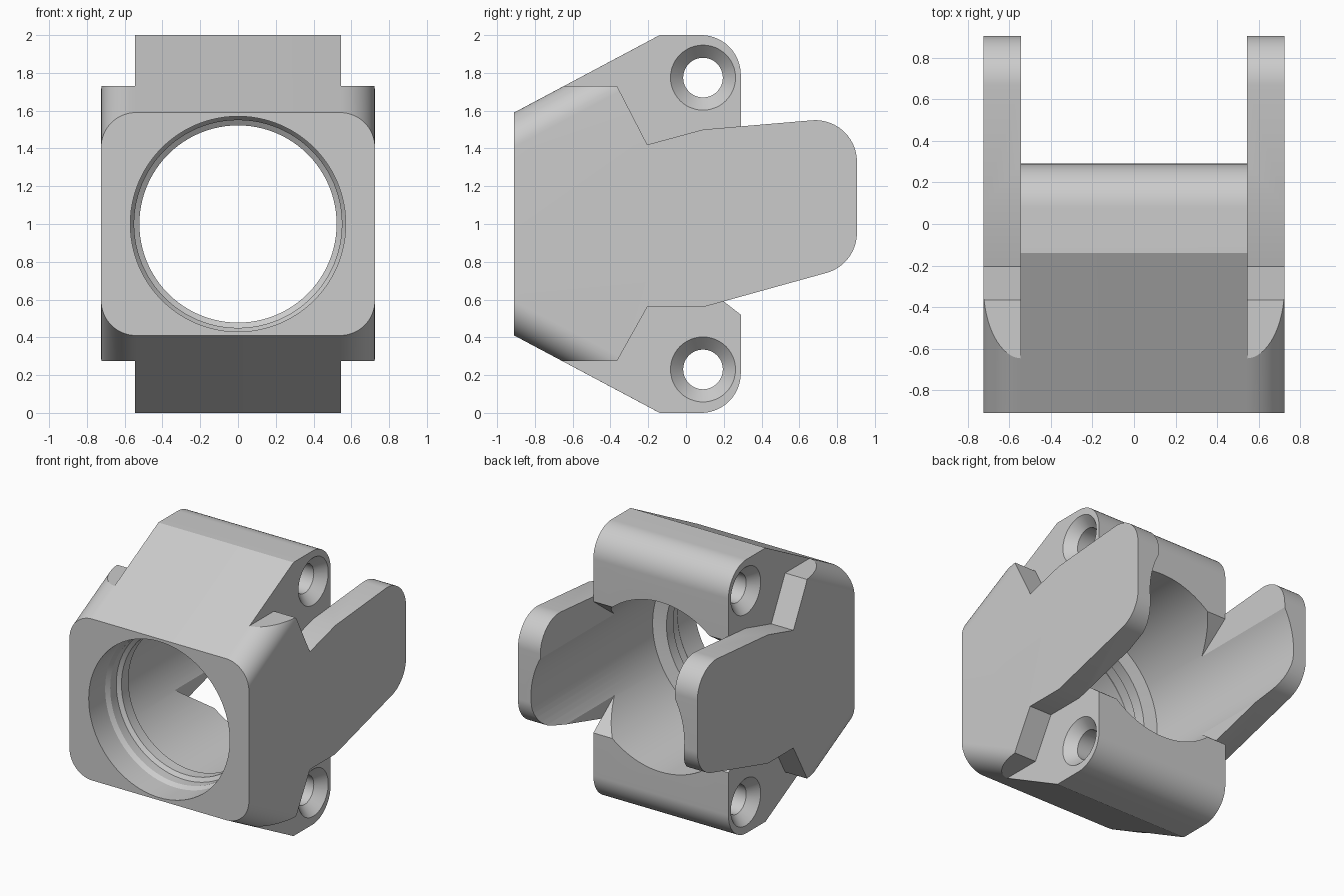
import bpy, bmesh, math
from mathutils import Vector

cube = bpy.data.objects.get("Cube")
if cube:
    bpy.data.objects.remove(cube, do_unlink=True)

HALF_W, INNER_W, SLOPE, FRONT = 0.725, 0.546, 0.532, -0.91


def make_object(name, rings):
    """Closed solid skinned through matching rings of points."""
    bm = bmesh.new()
    loops = [[bm.verts.new(p) for p in ring] for ring in rings]
    n = len(loops[0])
    for a, b in zip(loops, loops[1:]):
        for i in range(n):
            j = (i + 1) % n
            bm.faces.new((a[i], a[j], b[j], b[i]))
    bm.faces.new(loops[0])
    bm.faces.new(loops[-1])
    bmesh.ops.recalc_face_normals(bm, faces=bm.faces)
    mesh = bpy.data.meshes.new(name)
    bm.to_mesh(mesh)
    bm.free()
    ob = bpy.data.objects.new(name, mesh)
    bpy.context.collection.objects.link(ob)
    return ob


def rounded(points, steps=16):
    """Profile whose (y, z, radius) corners are replaced by arcs."""
    out = []
    for i, (y, z, r) in enumerate(points):
        p = Vector((y, z))
        if not r:
            out.append(p)
            continue
        a = (Vector(points[i - 1][:2]) - p).normalized()
        b = (Vector(points[(i + 1) % len(points)][:2]) - p).normalized()
        half = a.angle(b) / 2
        centre = p + (a + b).normalized() * r / math.sin(half)
        start = p + a * r / math.tan(half) - centre
        end = p + b * r / math.tan(half) - centre
        out += [centre + start.lerp(end, k / steps).normalized() * r
                for k in range(steps + 1)]
    return out


def extrude_x(name, points, x0, x1):
    prof = rounded(points)
    return make_object(name, [[(x, p.x, p.y) for p in prof] for x in (x0, x1)])


def lathe(name, profile, place, sides=96):
    """Revolve (distance, radius) pairs; place maps (distance, u, v) to xyz."""
    turns = [2 * math.pi * k / sides for k in range(sides)]
    return make_object(name, [[place(d, r * math.cos(t), r * math.sin(t))
                               for t in turns] for d, r in profile])


def boolean(target, other, operation):
    other.hide_render = True
    mod = target.modifiers.new(operation, 'BOOLEAN')
    mod.operation, mod.object, mod.solver = operation, other, 'EXACT'
    bpy.context.view_layer.objects.active = target
    bpy.ops.object.modifier_apply(modifier=mod.name)
    bpy.data.objects.remove(other, do_unlink=True)


# Central block, with screw lugs above and below and a V cut at the back
upper = [(0.0, 1.26, 0), (0.2, 1.41, 0), (0.29, 1.48, 0), (0.29, 2, 0.21), (-1, 2, 0)]
lower = [(y, 2 - z, r) for y, z, r in reversed(upper)]
housing = extrude_x("clamp_housing", upper + lower, -INNER_W, INNER_W)

# Side plates that reach back as rounded arms
arm = [(-1, 1.73, 0), (-0.365, 1.73, 0), (-0.205, 1.42, 0), (0.09, 1.5, 0),
       (0.905, 1.569, 0.22), (0.905, 0.786, 0.22), (0.09, 0.56, 0),
       (-0.205, 0.56, 0), (-0.365, 0.275, 0), (-1, 0.275, 0)]
for side in (-1, 1):
    plate = extrude_x("side_plate", arm, side * 0.544, side * HALF_W)
    boolean(housing, plate, 'UNION')


# Flaring rounded envelope that trims the front and its sloped edges
def envelope_ring(y, r=0.185, steps=16):
    h = 0.59 + SLOPE * (y - FRONT)
    ring = []
    for quarter, (sx, sz) in enumerate(((1, 1), (-1, 1), (-1, -1), (1, -1))):
        for k in range(steps + 1):
            t = math.pi / 2 * (quarter + k / steps)
            ring.append((sx * (HALF_W - r) + r * math.cos(t), y,
                         1 + sz * (h - r) + r * math.sin(t)))
    return ring


boolean(housing, make_object("envelope", [envelope_ring(FRONT), envelope_ring(1.2)]),
        'INTERSECT')

# Stepped bore from front to back
bore = [(-1.1, 0.57), (-0.72, 0.57), (-0.69, 0.55), (-0.62, 0.55),
        (-0.6, 0.522), (-0.52, 0.522), (-0.5, 0.62), (1.3, 0.62)]
boolean(housing, lathe("bore", bore, lambda d, u, v: (u, d, 1 + v)), 'DIFFERENCE')

# Countersunk cross holes through both lugs
sink = [(-0.6, 0.224), (-0.476, 0.105), (0.476, 0.105), (0.6, 0.224)]
for z in (1.775, 0.23):
    hole = lathe("screw_hole", sink, lambda d, u, v: (d, 0.09 + u, z + v), 48)
    boolean(housing, hole, 'DIFFERENCE')

# Single grey finish
grey = bpy.data.materials.new("plain_grey")
grey.use_nodes = True
colour = (0.6, 0.6, 0.6, 1)
grey.diffuse_color = colour
grey.node_tree.nodes["Principled BSDF"].inputs["Base Color"].default_value = colour
housing.data.materials.clear()
housing.data.materials.append(grey)

bpy.ops.object.select_all(action='DESELECT')
housing.select_set(True)
bpy.context.view_layer.objects.active = housing
bpy.ops.object.shade_smooth_by_angle(angle=math.radians(25))
